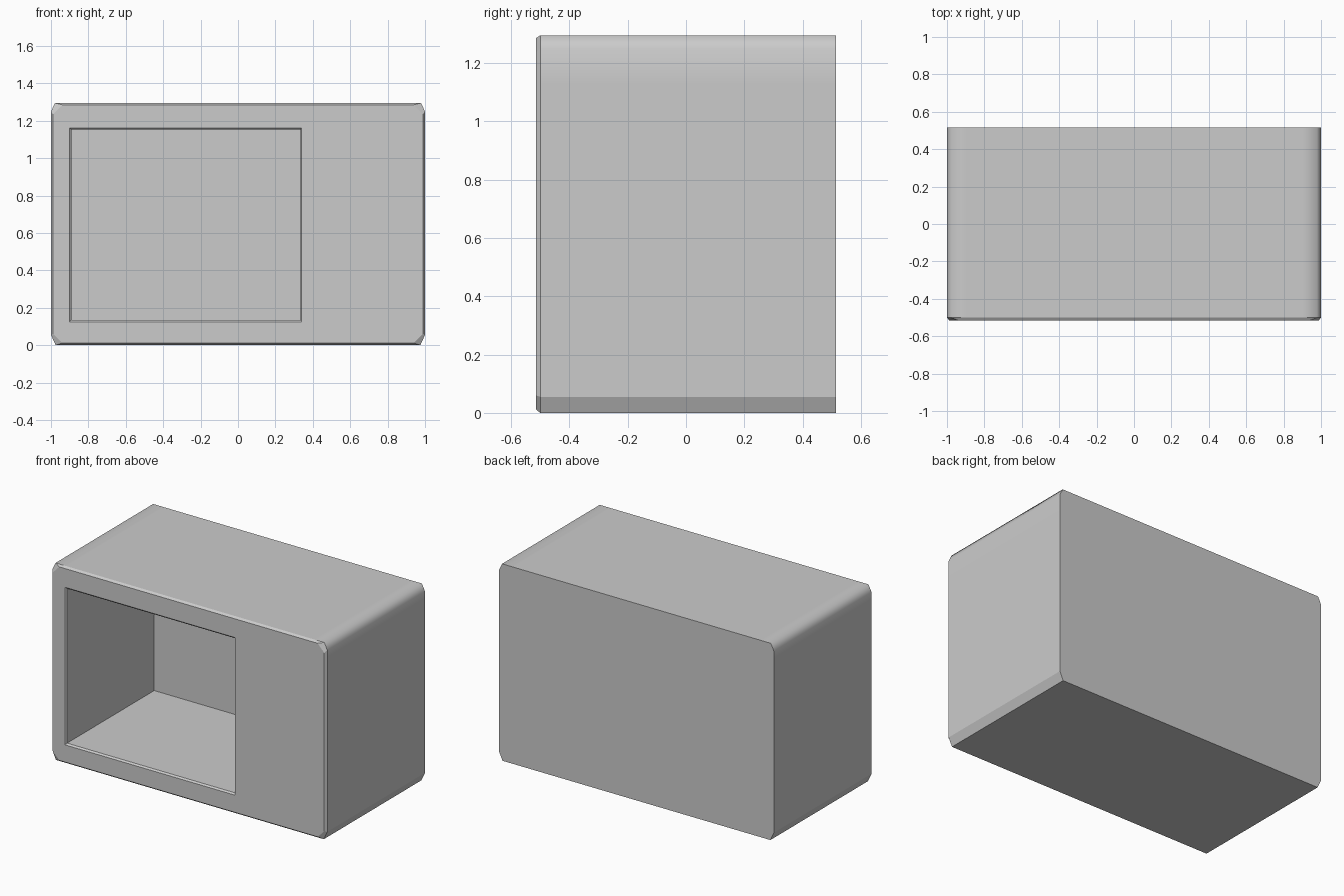
import bpy
import bmesh

cube = bpy.data.objects.get("Cube")
if cube:
    bpy.data.objects.remove(cube, do_unlink=True)

# Plain grey for the whole case
grey = bpy.data.materials.new("grey")
grey.use_nodes = True
colour = (0.6, 0.6, 0.6, 1)
grey.diffuse_color = colour
grey.node_tree.nodes["Principled BSDF"].inputs["Base Color"].default_value = colour

bm = bmesh.new()


def ring(points, y):
    return [bm.verts.new((x, y, z)) for x, z in points]


def mirrored(half):
    return half + [(-x, z) for x, z in reversed(half)]


def rectangle(x0, x1, z0, z1):
    return [(x0, z0), (x1, z0), (x1, z1), (x0, z1)]


def loft(a, b, smooth=False):
    n = len(a)
    for i in range(n):
        j = (i + 1) % n
        face = bm.faces.new((a[i], a[j], b[j], b[i]))
        face.smooth = smooth


def loop_edges(verts):
    return [bm.edges.get((v, verts[i - 1])) for i, v in enumerate(verts)]


# Outer shell: soft upper corners, crisp lower corners, bevelled front rim
outline = mirrored([(0.975, 0), (1, 0.055), (1, 1.13), (1, 1.25),
                    (0.978, 1.295), (0.9, 1.295)])
front_outline = mirrored([(0.94, 0.012), (0.988, 0.06), (0.988, 1.13),
                          (0.988, 1.235), (0.94, 1.285), (0.9, 1.285)])
front = ring(front_outline, -0.515)
rim = ring(outline, -0.5)
back = ring(outline, 0.515)
loft(front, rim)
loft(rim, back, smooth=True)
bm.faces.new(back)
for edge in bm.edges:
    if all(v.co.z < 0.1 for v in edge.verts):
        edge.smooth = False

# Recessed compartment with a narrow bevelled lip
mouth = ring(rectangle(-0.90, 0.34, 0.125, 1.162), -0.515)
lip = ring(rectangle(-0.89, 0.335, 0.135, 1.152), -0.505)
rear = ring(rectangle(-0.89, 0.335, 0.135, 1.152), 0.4)
loft(mouth, lip)
loft(lip, rear)
bm.faces.new(rear)

# Front panel around the compartment
bmesh.ops.triangle_fill(bm, edges=loop_edges(front) + loop_edges(mouth),
                        use_beauty=True, normal=(0, -1, 0))
bmesh.ops.recalc_face_normals(bm, faces=bm.faces)

mesh = bpy.data.meshes.new("case")
bm.to_mesh(mesh)
bm.free()
mesh.materials.append(grey)
case = bpy.data.objects.new("case", mesh)
bpy.context.collection.objects.link(case)
